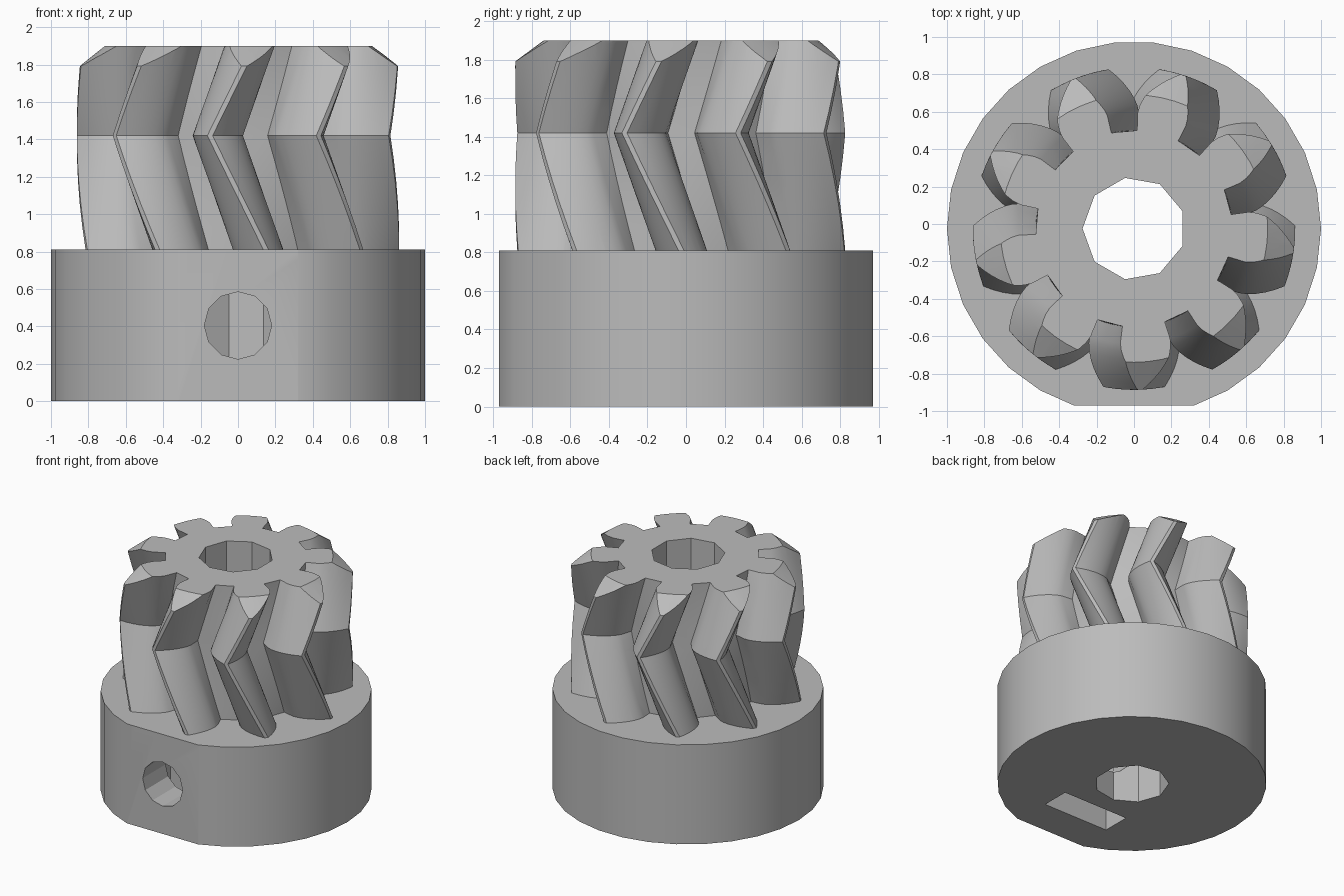
import bpy, bmesh, math
from mathutils import Vector

if "Cube" in bpy.data.objects:
    bpy.data.objects.remove(bpy.data.objects["Cube"])

CY = -0.0245          # axis offset in y (front flat is trimmed)
TEETH, ROOT, PITCH, TIP, PRESSURE = 9, 0.525, 0.70, 0.862, math.radians(28)
Z_BASE, Z_MID, Z_TOP = 0.81, 1.42, 1.90
TWIST = math.radians(20) / 0.61

grey = bpy.data.materials.new("plain_grey")
grey.diffuse_color = (0.5, 0.5, 0.5, 1)
grey.use_nodes = True
grey.node_tree.nodes["Principled BSDF"].inputs["Base Color"].default_value = grey.diffuse_color


def loft(name, rings):
    """Closed solid through a list of equal-length rings of 3D points."""
    bm = bmesh.new()
    vs = [[bm.verts.new(p) for p in r] for r in rings]
    n = len(vs[0])
    for a, b in zip(vs, vs[1:]):
        for i in range(n):
            j = (i + 1) % n
            bm.faces.new((a[i], a[j], b[j], b[i]))
    bm.faces.new(vs[0][::-1])
    bm.faces.new(vs[-1])
    bmesh.ops.triangulate(bm, faces=bm.faces[:])
    bmesh.ops.recalc_face_normals(bm, faces=bm.faces[:])
    me = bpy.data.meshes.new(name)
    bm.to_mesh(me)
    bm.free()
    me.materials.append(grey)
    ob = bpy.data.objects.new(name, me)
    bpy.context.collection.objects.link(ob)
    return ob


def ring(r, n, z, start=0.0):
    return [(r * math.cos(start + 2 * math.pi * i / n),
             CY + r * math.sin(start + 2 * math.pi * i / n), z) for i in range(n)]


def boolean(target, cutter, op):
    m = target.modifiers.new(op.lower(), 'BOOLEAN')
    m.operation, m.object, m.solver = op, cutter, 'EXACT'
    bpy.context.view_layer.objects.active = target
    bpy.ops.object.modifier_apply(modifier=m.name)
    bpy.data.objects.remove(cutter)


# Involute tooth outline as (radius, half angle), root to tip
base_r = PITCH * math.cos(PRESSURE)


def inv(r):
    a = math.acos(min(1, base_r / r))
    return math.tan(a) - a


half = math.pi / (2 * TEETH) + inv(PITCH)
flank = [(ROOT, half)] + [(r, half - inv(r)) for r in
                          [base_r + (TIP - base_r) * k / 6 for k in range(7)]]
outline = []
for t in range(TEETH):
    c = math.pi + 2 * math.pi * t / TEETH
    outline += [(r, c - h) for r, h in flank]
    outline += [(r, c + h) for r, h in reversed(flank)]


def gear_ring(z):
    tw = abs(z - Z_MID) * TWIST
    return [(r * math.cos(a + tw), CY + r * math.sin(a + tw), z) for r, a in outline]


# Herringbone gear, sunk slightly into the hub, top edge chamfered
low = [0.72] + [Z_BASE + (Z_MID - Z_BASE) * k / 5 for k in range(5)]
high = [Z_MID + (2.0 - Z_MID) * k / 5 for k in range(6)]
gear = loft("gear_teeth", [gear_ring(z) for z in low + high])
slope = 1.36
boolean(gear, loft("chamfer_cutter", [ring(0.715 + (Z_TOP - 0.5) * slope, 60, 0.5),
                                      ring(0.715, 60, Z_TOP)]), 'INTERSECT')

# Round hub with a flat on the front
hub = loft("herringbone_gear", [ring(1.0, 30, 0), ring(1.0, 30, Z_BASE)])
box = [(-1, -2), (1, -2), (1, -0.97), (-1, -0.97)]
boolean(hub, loft("flat_cutter", [[(x, y, z) for x, y in box] for z in (-1, 3)]), 'DIFFERENCE')
boolean(hub, gear, 'UNION')

# Shaft bore
boolean(hub, loft("bore_cutter", [ring(0.275, 9, z, math.pi) for z in (-1, 3)]), 'DIFFERENCE')

# Set screw hole from the front into the bore
hole = [(0.18 * math.cos(math.pi * i / 6), 0.405 + 0.18 * math.sin(math.pi * i / 6))
        for i in range(12)]
boolean(hub, loft("screw_cutter", [[(x, y, z) for x, z in hole] for y in (-1.5, CY - 0.05)]),
        'DIFFERENCE')

# Nut slot, open at the bottom, with a pointed hexagon top
nut = [(-0.295, -0.5), (0.295, -0.5), (0.295, 0.575), (0, 0.745), (-0.295, 0.575)]
boolean(hub, loft("nut_cutter", [[(x, y, z) for x, z in nut] for y in (-0.675, -0.445)]),
        'DIFFERENCE')

bpy.ops.object.select_all(action='DESELECT')
hub.select_set(True)
bpy.context.view_layer.objects.active = hub
bpy.ops.object.shade_smooth_by_angle(angle=math.radians(25))
